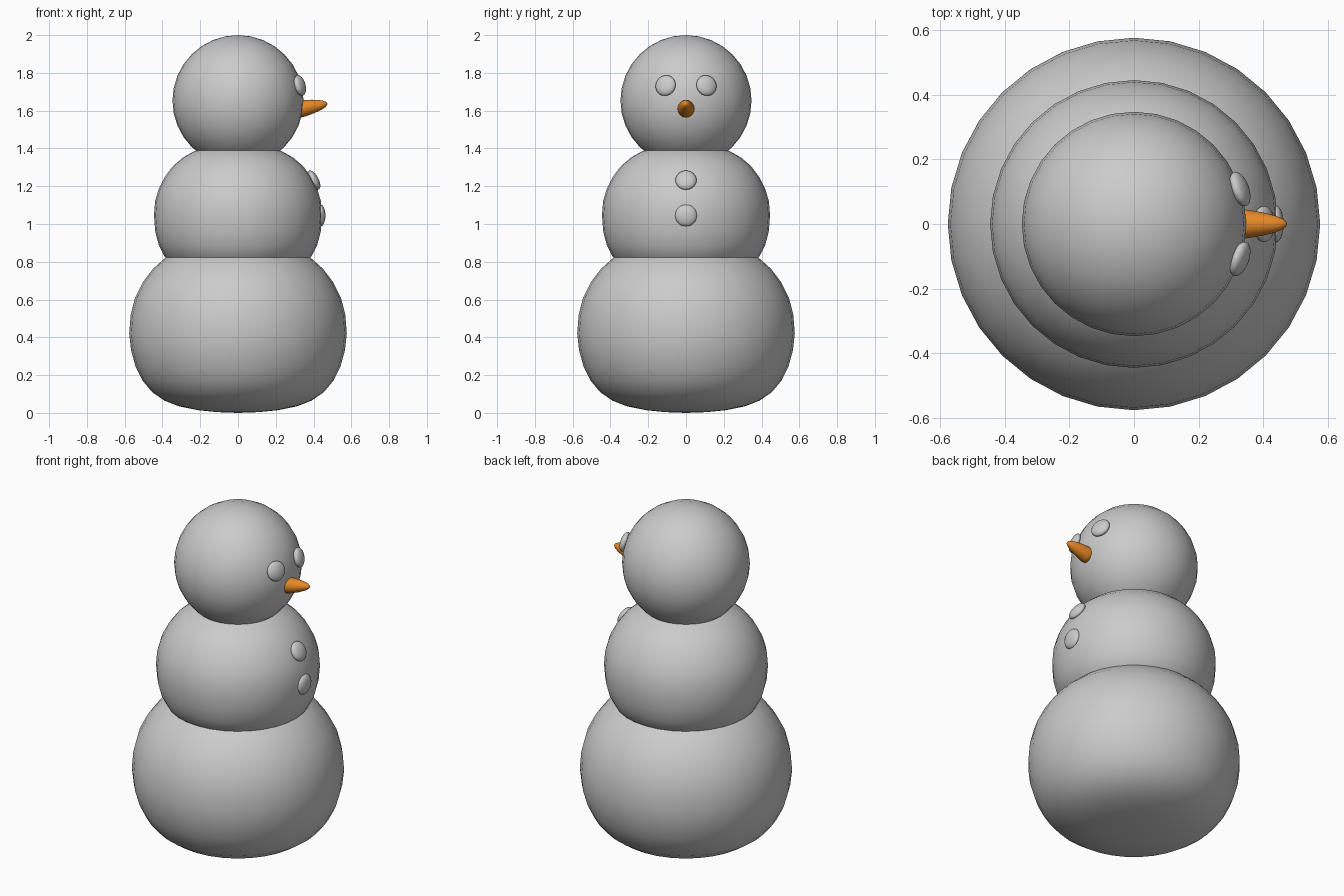
import bpy, bmesh
from math import pi, sin, cos
from mathutils import Vector, Matrix

if "Cube" in bpy.data.objects:
    bpy.data.objects.remove(bpy.data.objects["Cube"])


def finish(bm, name, matrix=None, material=None):
    bmesh.ops.remove_doubles(bm, verts=bm.verts, dist=1e-5)
    bmesh.ops.recalc_face_normals(bm, faces=bm.faces)
    if matrix:
        bm.transform(matrix)
    for f in bm.faces:
        f.smooth = True
    mesh = bpy.data.meshes.new(name)
    bm.to_mesh(mesh)
    bm.free()
    ob = bpy.data.objects.new(name, mesh)
    bpy.context.collection.objects.link(ob)
    if material:
        mesh.materials.append(material)
    return ob


def lathe(name, profile, steps=32, matrix=None, material=None):
    """Spin (radius, height) points around z."""
    bm = bmesh.new()
    vs = [bm.verts.new((r, 0, z)) for r, z in profile]
    es = [bm.edges.new(p) for p in zip(vs, vs[1:])]
    bmesh.ops.spin(bm, geom=vs + es, cent=(0, 0, 0), axis=(0, 0, 1),
                   angle=2 * pi, steps=steps)
    return finish(bm, name, matrix, material)


def aim(loc, direction):
    """Place local z along the given direction."""
    rot = Vector(direction).to_track_quat('Z', 'Y').to_matrix().to_4x4()
    return Matrix.Translation(loc) @ rot


def pebble(name, loc, normal, radius=0.056, depth=0.025):
    bm = bmesh.new()
    bmesh.ops.create_uvsphere(bm, u_segments=24, v_segments=12, radius=1)
    bm.transform(Matrix.Diagonal((radius, radius, depth, 1)))
    return finish(bm, name, aim(loc, normal))


# Three stacked snowballs, the lower two squashed and flattened
lathe("lower_body", [(0, 0.0), (0.11, 0.004), (0.21, 0.014), (0.31, 0.034),
                     (0.39, 0.065), (0.455, 0.11), (0.505, 0.17), (0.542, 0.245),
                     (0.566, 0.33), (0.576, 0.42), (0.568, 0.52), (0.545, 0.61),
                     (0.505, 0.69), (0.45, 0.763), (0.38, 0.825),
                     (0.27, 0.88), (0.14, 0.91), (0, 0.92)])
lathe("middle_body", [(0, 0.72), (0.15, 0.725), (0.27, 0.75), (0.345, 0.785),
                      (0.39, 0.83), (0.42, 0.89), (0.438, 0.96), (0.445, 1.045),
                      (0.439, 1.12), (0.42, 1.185), (0.387, 1.25), (0.343, 1.308),
                      (0.29, 1.353), (0.23, 1.386), (0.16, 1.41), (0.08, 1.425),
                      (0, 1.43)])
lathe("head", [(0.347 * sin(pi * i / 16), 1.653 - 0.347 * cos(pi * i / 16))
               for i in range(17)])

# Eyes
for side, y in (("left", 0.108), ("right", -0.108)):
    pebble("eye_" + side, (0.328, y, 1.733), (0.328, y * 1.1, 0.09))

# Buttons
pebble("button_upper", (0.402, 0, 1.232), (0.87, 0, 0.45))
pebble("button_lower", (0.438, 0, 1.045), (1, 0, 0), 0.058)

# Carrot nose
orange = bpy.data.materials.new("orange")
orange.diffuse_color = (0.8, 0.25, 0.02, 1)
orange.use_nodes = True
orange.node_tree.nodes["Principled BSDF"].inputs["Base Color"].default_value = orange.diffuse_color
lathe("nose", [(0, 0), (0.046, 0), (0.044, 0.05), (0.036, 0.10), (0.026, 0.14),
               (0.017, 0.162), (0.009, 0.173), (0, 0.177)], 16,
      aim((0.3, 0, 1.603), (0.17, 0, 0.034)), orange)
